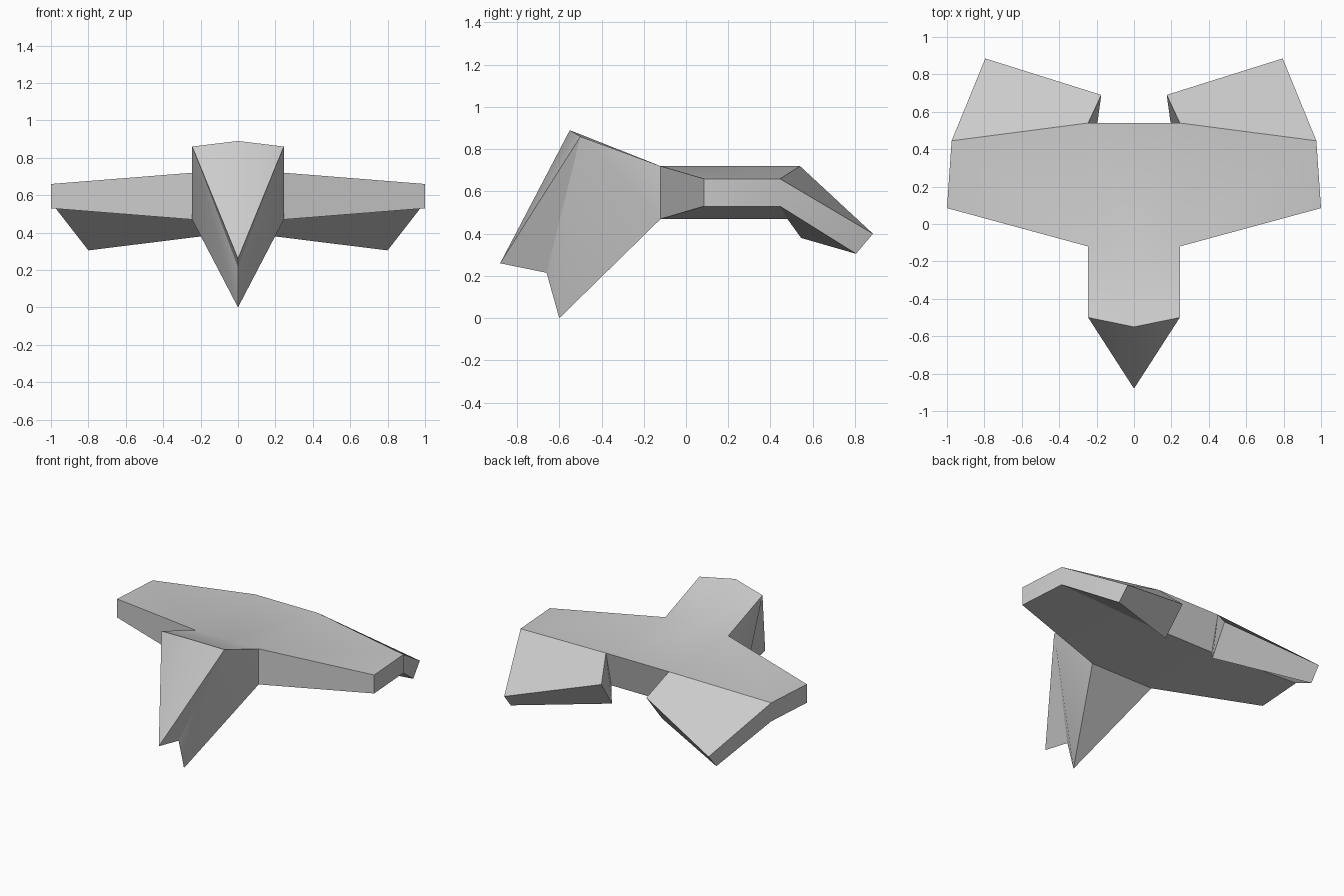
import bpy, bmesh, math

cube = bpy.data.objects.get("Cube")
if cube:
    bpy.data.objects.remove(cube, do_unlink=True)

grey = bpy.data.materials.new("plain_grey")
grey.use_nodes = True
colour = (0.6, 0.6, 0.6, 1)
grey.diffuse_color = colour
grey.node_tree.nodes["Principled BSDF"].inputs["Base Color"].default_value = colour

# Named corner points of the left half; the right half is mirrored
points = {
    # head and beak
    "crown": (0, -0.55, 0.89), "brow": (0.245, -0.5, 0.86),
    "beak": (0, -0.88, 0.26), "notch": (0, -0.66, 0.215), "chin": (0, -0.6, 0.0),
    # shoulders
    "nape": (0, -0.12, 0.72), "shoulder": (0.245, -0.12, 0.72),
    "armpit": (0.245, -0.12, 0.47), "throat": (0, -0.12, 0.47),
    # wing tip
    "tip_front": (1, 0.085, 0.66), "tip_front_low": (1, 0.085, 0.53),
    "tip_back": (0.975, 0.445, 0.66), "tip_back_low": (0.975, 0.445, 0.53),
    # back of the body
    "rump": (0, 0.54, 0.72), "root": (0.245, 0.54, 0.72),
    "rump_low": (0, 0.48, 0.47), "root_low": (0.245, 0.48, 0.47),
    # rear flap
    "flap_out": (0.795, 0.885, 0.4), "flap_out_low": (0.8, 0.805, 0.305),
    "flap_in": (0.175, 0.69, 0.575), "flap_in_low": (0.195, 0.545, 0.38),
}

head = ["nape crown brow shoulder", "crown beak brow", "brow armpit shoulder",
        "brow chin armpit", "brow notch chin", "brow beak notch",
        "chin throat armpit"]
wing = ["nape shoulder root rump", "shoulder tip_front tip_back root",
        "shoulder armpit tip_front_low tip_front",
        "tip_front tip_front_low tip_back_low tip_back",
        "armpit root_low tip_back_low tip_front_low",
        "throat rump_low root_low armpit", "rump root root_low rump_low"]
flap = ["root tip_back flap_out flap_in",
        "tip_back tip_back_low flap_out_low flap_out",
        "flap_in flap_out flap_out_low flap_in_low",
        "root flap_in flap_in_low root_low",
        "root_low flap_in_low flap_out_low tip_back_low"]

# One continuous skin for head, wings and rear flaps
bm = bmesh.new()
verts = {name: bm.verts.new(co) for name, co in points.items()}
for face in head + wing + flap:
    bm.faces.new([verts[name] for name in face.split()])

# Mirror the half and weld the centre line
copy = bmesh.ops.duplicate(bm, geom=bm.verts[:] + bm.edges[:] + bm.faces[:])["geom"]
for v in copy:
    if isinstance(v, bmesh.types.BMVert):
        v.co.x = -v.co.x
bmesh.ops.remove_doubles(bm, verts=bm.verts[:], dist=0.0005)
bmesh.ops.recalc_face_normals(bm, faces=bm.faces[:])

mesh = bpy.data.meshes.new("winged_body")
bm.to_mesh(mesh)
bm.free()
mesh.materials.append(grey)
body = bpy.data.objects.new("winged_body", mesh)
bpy.context.collection.objects.link(body)

bpy.ops.object.select_all(action="DESELECT")
body.select_set(True)
bpy.context.view_layer.objects.active = body
bpy.ops.object.shade_smooth_by_angle(angle=math.radians(31))
